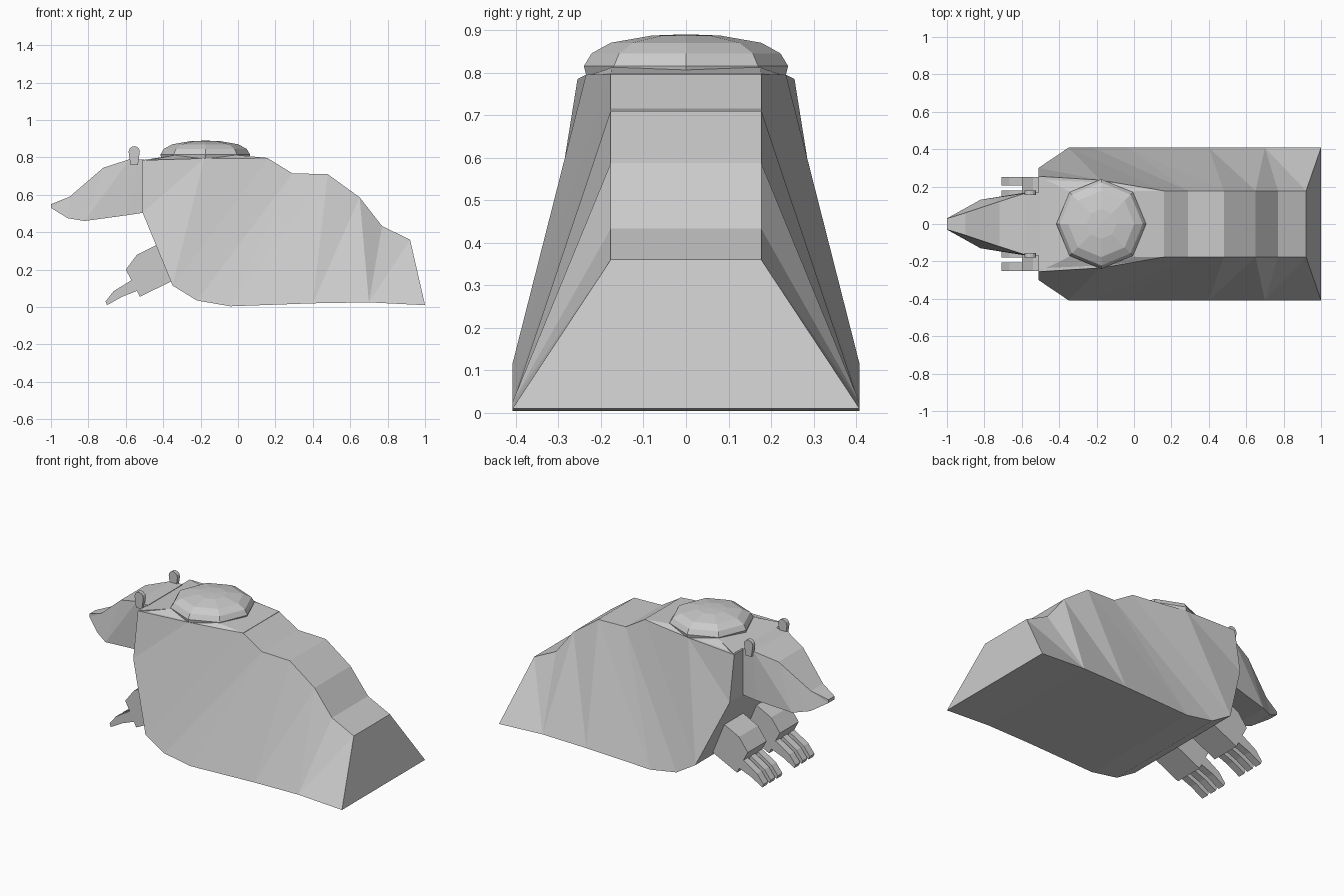
import bpy, bmesh
from math import cos, sin, pi

if "Cube" in bpy.data.objects:
    bpy.data.objects.remove(bpy.data.objects["Cube"])


def finish(name, verts, faces):
    bm = bmesh.new()
    vs = [bm.verts.new(v) for v in verts]
    for f in faces:
        bm.faces.new([vs[i] for i in f])
    bmesh.ops.recalc_face_normals(bm, faces=bm.faces)
    mesh = bpy.data.meshes.new(name)
    bm.to_mesh(mesh)
    bm.free()
    ob = bpy.data.objects.new(name, mesh)
    bpy.context.collection.objects.link(ob)
    return ob


def faceted_hull(name, top, bottom):
    """Closed form from upper and lower (x, z, half width) edges, mirrored in y."""
    pts = top + bottom
    n, nt, nb = len(pts), len(top), len(bottom)
    verts = [(x, s * y, z) for s in (1, -1) for x, z, y in pts]
    faces = []
    for start, count in ((0, nt), (nt, nb)):
        for i in range(start, start + count - 1):
            faces.append((i, i + 1, n + i + 1, n + i))
    for a, b in ((0, nt), (nt - 1, n - 1)):
        faces.append((a, b, n + b, n + a))
    # stitch the side with triangles
    i = j = 0
    while i < nt - 1 or j < nb - 1:
        step_top = j == nb - 1 or (i < nt - 1 and (i + 1) / (nt - 1) <= (j + 1) / (nb - 1))
        tri = (i, nt + j, i + 1) if step_top else (i, nt + j, nt + j + 1)
        for off in (0, n):
            faces.append(tuple(k + off for k in tri))
        if step_top:
            i += 1
        else:
            j += 1
    return finish(name, verts, faces)


def side_profile(name, profile, y0, y1):
    """Extrude an (x, z) outline from y0 to y1."""
    n = len(profile)
    verts = [(x, y, z) for y in (y0, y1) for x, z in profile]
    faces = [tuple(range(n)), tuple(range(n, 2 * n))]
    faces += [(i, (i + 1) % n, n + (i + 1) % n, n + i) for i in range(n)]
    return finish(name, verts, faces)


# body
faceted_hull("body",
             [(-.51, .785, .255), (-.18, .795, .235), (.16, .795, .177), (.29, .715, .177),
              (.48, .71, .177), (.65, .587, .177), (.77, .433, .177), (.92, .36, .177)],
             [(-.51, .505, .30), (-.35, .115, .408), (-.22, .035, .408), (-.04, .004, .408),
              (.40, .02, .408), (.70, .025, .408), (1.0, .01, .408)])

# raised shoulder plate under the dome
faceted_hull("shoulder_plate",
             [(-.50, .787, .25), (-.34, .812, .172), (0, .812, .175), (.16, .797, .177)],
             [(-.50, .78, .25), (-.18, .79, .235), (.16, .79, .177)])

# head
faceted_hull("head",
             [(-1, .55, .03), (-.90, .59, .06), (-.72, .745, .12), (-.58, .79, .165), (-.50, .79, .17)],
             [(-1, .53, .03), (-.91, .475, .08), (-.82, .46, .13), (-.60, .49, .165), (-.50, .505, .17)])

# eight-sided dome on the back
rings = [(.235, .795), (.24, .815), (.222, .845), (.177, .87), (.08, .887)]
verts = [(-.175 + r * cos(k * pi / 4), r * sin(k * pi / 4), z) for r, z in rings for k in range(8)]
verts.append((-.175, 0, .89))
faces = [(a * 8 + k, a * 8 + (k + 1) % 8, a * 8 + 8 + (k + 1) % 8, a * 8 + 8 + k)
         for a in range(len(rings) - 1) for k in range(8)]
last = (len(rings) - 1) * 8
faces += [(last + k, last + (k + 1) % 8, len(verts) - 1) for k in range(8)]
faces.append(tuple(range(8)))
finish("dome", verts, faces)

# ears, paws and claws on both sides
ear = [(-.555 + .03 * cos(k * pi / 6), .83 + .03 * sin(k * pi / 6)) for k in range(7)]
ear += [(-.575, .76), (-.535, .76)]
paw = [(-.42, .33), (-.44, .33), (-.54, .28), (-.60, .20), (-.565, .135), (-.525, .055), (-.33, .15)]
claw = [(-.55, .15), (-.575, .14), (-.665, .085), (-.708, .03), (-.70, .01), (-.62, .055), (-.53, .09)]
for side, s in (("left", -1), ("right", 1)):
    side_profile(f"ear_{side}", ear, s * .155, s * .18)
    side_profile(f"paw_{side}", paw, s * .065, s * .25)
    for c in range(3):
        y = .065 + c * .07
        side_profile(f"claw_{side}_{c + 1}", claw, s * y, s * (y + .045))
